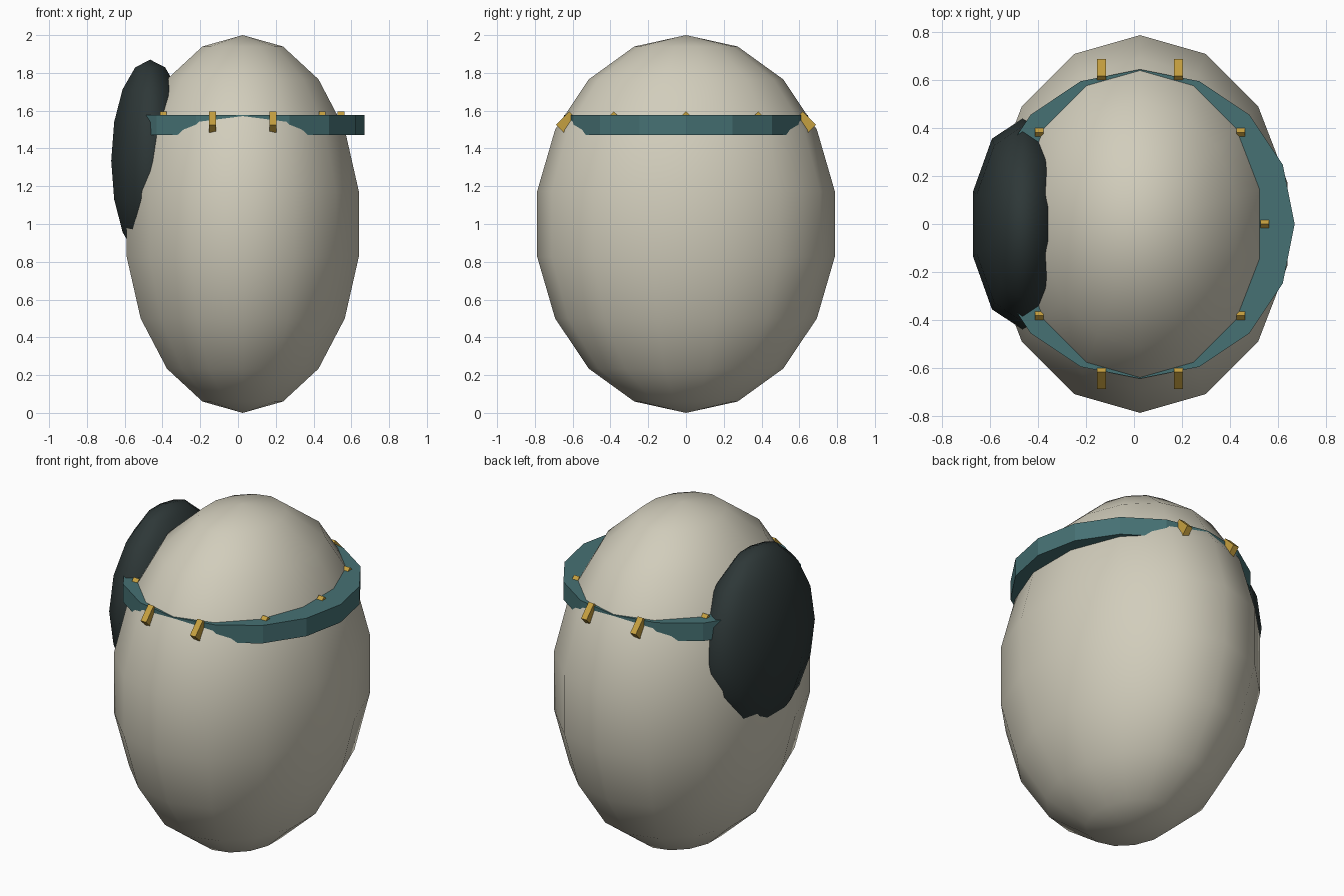
import bpy
from math import cos, sin, radians, tau

cube = bpy.data.objects.get("Cube")
if cube:
    bpy.data.objects.remove(cube, do_unlink=True)

CX = 0.025        # body axis
BAND_Z = 1.525    # middle height of the band


def material(name, rgb):
    mat = bpy.data.materials.new(name)
    mat.use_nodes = True
    color = (*rgb, 1)
    mat.diffuse_color = color
    mat.node_tree.nodes["Principled BSDF"].inputs["Base Color"].default_value = color
    return mat


cream = material("cream", (0.64, 0.61, 0.50))
teal = material("teal", (0.061, 0.165, 0.173))
gold = material("gold", (0.56, 0.35, 0.05))
charcoal = material("charcoal", (0.027, 0.039, 0.039))


def finish(name, mat, smooth=False):
    obj = bpy.context.object
    obj.name = name
    obj.data.materials.append(mat)
    if smooth:
        bpy.ops.object.shade_smooth()
    return obj


def ellipsoid(name, mat, segments, rings, location, radii):
    bpy.ops.mesh.primitive_uv_sphere_add(
        segments=segments, ring_count=rings, radius=1, location=location)
    bpy.context.object.scale = radii
    return finish(name, mat, smooth=True)


# Egg-shaped body and the dark patch on its right side
ellipsoid("egg_body", cream, 14, 9, (CX, 0, 1), (0.64, 0.8, 1))
ellipsoid("side_patch", charcoal, 10, 8, (-0.465, 0, 1.335), (0.217, 0.44, 0.535))

# Faceted band round the upper body
bpy.ops.mesh.primitive_cylinder_add(
    vertices=16, radius=0.645, depth=0.106, location=(CX, 0, BAND_Z))
finish("band", teal)

# Ring of gold studs, each a square plate standing on its corner
STUDS = 10
for i in range(STUDS):
    a = tau * i / STUDS
    bpy.ops.mesh.primitive_cube_add(
        size=1, location=(CX + 0.52 * cos(a), 0.65 * sin(a), BAND_Z),
        rotation=(radians(45), 0, 0))
    bpy.context.object.scale = (0.036, 0.1, 0.1)
    finish(f"stud_{i + 1}", gold)
